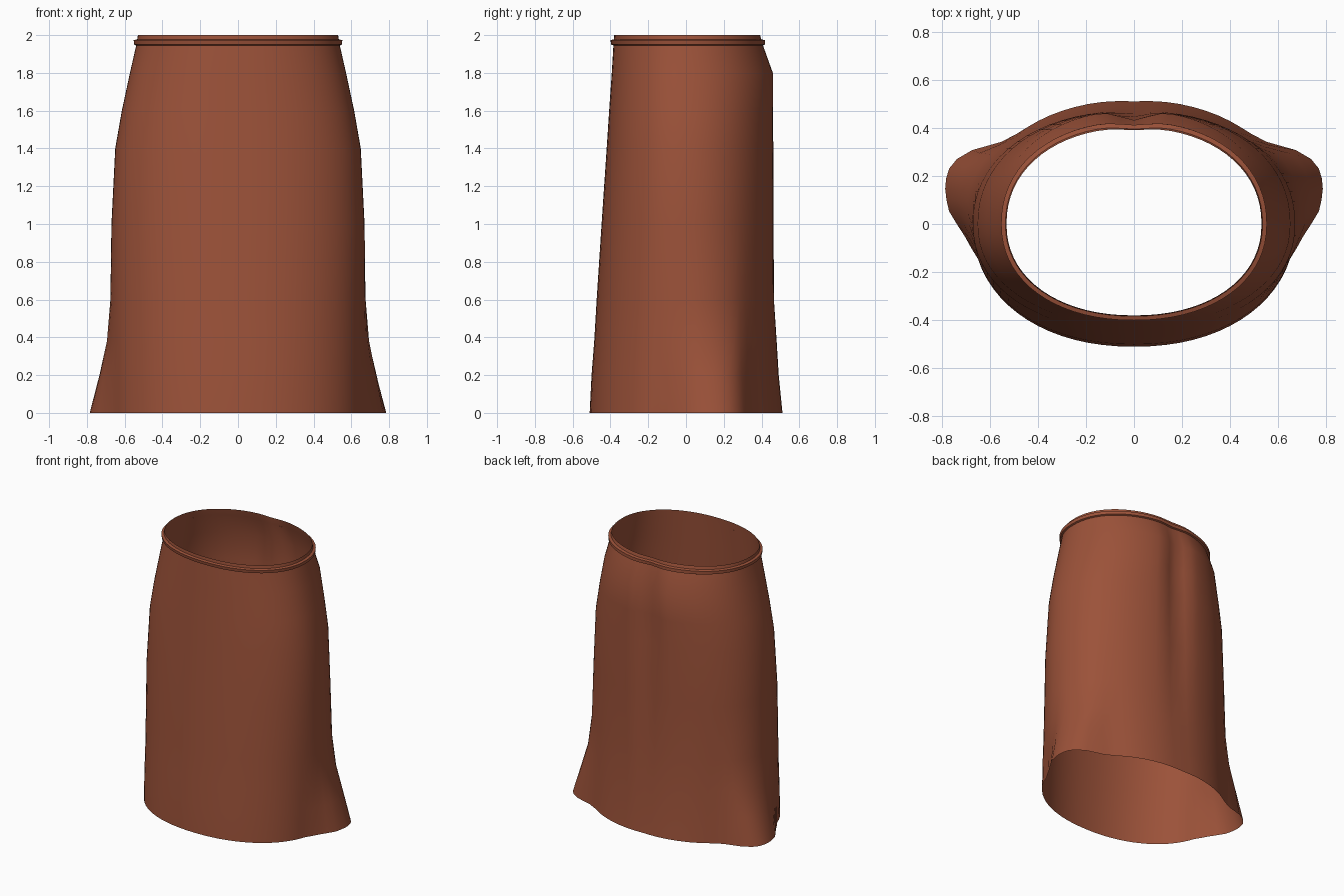
import bpy
import bmesh
import math

cube = bpy.data.objects.get("Cube")
if cube:
    bpy.data.objects.remove(cube, do_unlink=True)

SEGMENTS = 72

# Height: half width, front depth, back depth, side flare, back groove
ROWS = [
    (0.00, 0.67, 0.51, 0.515, 1.0, 0.005),
    (0.20, 0.67, 0.50, 0.495, 0.62, 0.005),
    (0.38, 0.668, 0.486, 0.485, 0.28, 0.007),
    (0.60, 0.668, 0.473, 0.472, 0.10, 0.01),
    (1.00, 0.67, 0.447, 0.472, 0, 0.025),
    (1.40, 0.65, 0.42, 0.472, 0, 0.04),
    (1.60, 0.615, 0.407, 0.472, 0, 0.045),
    (1.80, 0.572, 0.393, 0.472, 0, 0.04),
    (1.95, 0.538, 0.384, 0.415, 0, 0.018),
    (2.00, 0.53, 0.38, 0.40, 0, 0.01),
]
# Outward push of the hem against depth
FLARE = [(-0.14, 0), (-0.04, 0.04), (0.05, 0.10), (0.17, 0.145),
         (0.25, 0.16), (0.30, 0.135), (0.34, 0.03), (0.38, 0)]


def lerp_table(table, t):
    """Interpolate the columns of a table on its first column."""
    if t <= table[0][0]:
        return table[0][1:]
    for low, high in zip(table, table[1:]):
        if t <= high[0]:
            f = (t - low[0]) / (high[0] - low[0])
            return [a + (b - a) * f for a, b in zip(low[1:], high[1:])]
    return table[-1][1:]


def power(value):
    return math.copysign(abs(value) ** (2 / 2.15), value)


def ring(z, offset=0):
    """Cross-section of the garment at one height."""
    width, front, back, flare, groove = lerp_table(ROWS, z)
    points = []
    for i in range(SEGMENTS):
        angle = math.tau * i / SEGMENTS
        c, s = power(math.cos(angle)), power(math.sin(angle))
        x = (width + offset) * c
        y = ((back if s > 0 else front) + offset) * s
        push = lerp_table(FLARE, y)[0] * flare
        x += math.copysign(push, c) if abs(c) > 0.1 else 0
        if s > 0:
            y -= groove * math.exp(-(x / 0.08) ** 2)
        points.append((x, y, z))
    return points


def loft(name, rings, material):
    bm = bmesh.new()
    loops = [[bm.verts.new(p) for p in points] for points in rings]
    for low, high in zip(loops, loops[1:]):
        for i in range(SEGMENTS):
            j = (i + 1) % SEGMENTS
            bm.faces.new((low[i], low[j], high[j], high[i]))
    mesh = bpy.data.meshes.new(name)
    bm.to_mesh(mesh)
    bm.free()
    mesh.materials.append(material)
    obj = bpy.data.objects.new(name, mesh)
    bpy.context.collection.objects.link(obj)
    bpy.ops.object.select_all(action="DESELECT")
    obj.select_set(True)
    bpy.context.view_layer.objects.active = obj
    bpy.ops.object.shade_smooth_by_angle(angle=math.radians(50))
    return obj


leather = bpy.data.materials.new("russet brown")
leather.use_nodes = True
color = (0.33, 0.084, 0.041, 1)
leather.diffuse_color = color
leather.node_tree.nodes["Principled BSDF"].inputs["Base Color"].default_value = color

# Open tube of the skirt
loft("skirt", [ring(row[0]) for row in ROWS], leather)

# Thin raised waistband just below the rim
loft("waistband", [ring(1.945), ring(1.95, 0.012),
                   ring(1.973, 0.018), ring(1.978, 0.001)], leather)
